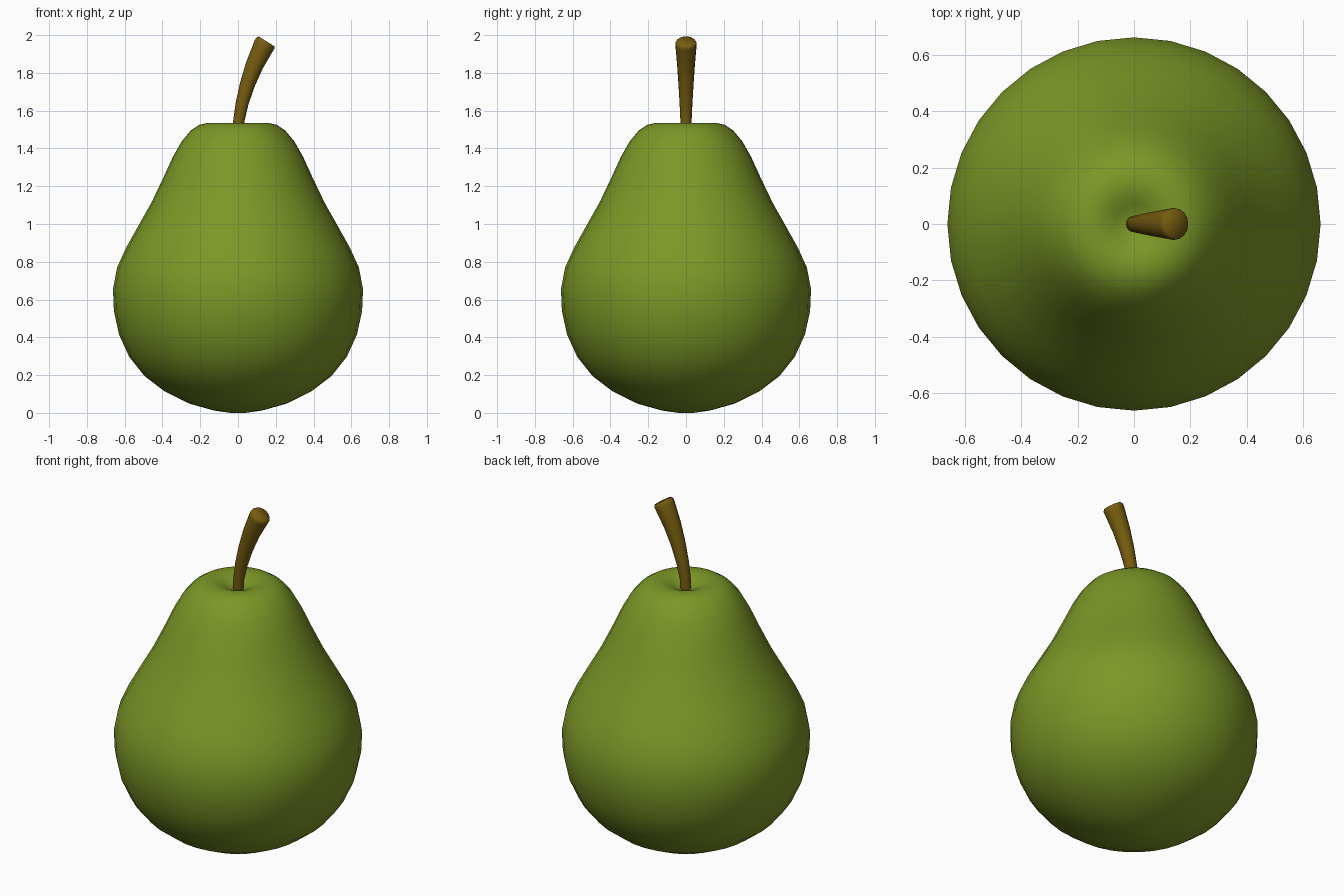
import bpy, bmesh, math
from mathutils import Vector

cube = bpy.data.objects.get("Cube")
if cube:
    bpy.data.objects.remove(cube, do_unlink=True)


def material(name, colour):
    mat = bpy.data.materials.new(name)
    mat.use_nodes = True
    mat.diffuse_color = colour
    mat.node_tree.nodes["Principled BSDF"].inputs["Base Color"].default_value = colour
    return mat


def loft(name, rings, sides, mat, sharp_angle):
    """Skin circular rings (x, z, radius, lean about y) and close both ends."""
    bm = bmesh.new()
    loops = []
    for x, z, radius, lean in rings:
        loop = []
        for i in range(sides):
            a = math.tau * i / sides
            u, v = radius * math.cos(a), radius * math.sin(a)
            loop.append(bm.verts.new((x + u * math.cos(lean), v, z - u * math.sin(lean))))
        loops.append(loop)
    for low, high in zip(loops, loops[1:]):
        for i in range(sides):
            j = (i + 1) % sides
            bm.faces.new((low[i], low[j], high[j], high[i]))
    # Fan each end to a centre point
    for loop, end in ((loops[0][::-1], rings[0]), (loops[-1], rings[-1])):
        pole = bm.verts.new((end[0], 0, end[1]))
        for i in range(sides):
            bm.faces.new((loop[i], loop[(i + 1) % sides], pole))
    bmesh.ops.recalc_face_normals(bm, faces=bm.faces)
    mesh = bpy.data.meshes.new(name)
    bm.to_mesh(mesh)
    bm.free()
    mesh.materials.append(mat)
    obj = bpy.data.objects.new(name, mesh)
    bpy.context.collection.objects.link(obj)
    bpy.ops.object.select_all(action='DESELECT')
    obj.select_set(True)
    bpy.context.view_layer.objects.active = obj
    bpy.ops.object.shade_smooth_by_angle(angle=math.radians(sharp_angle))
    return obj


green = material("pear green", (0.2, 0.31, 0.02, 1))
brown = material("stem brown", (0.185, 0.11, 0.005, 1))

# Fruit body: (radius, height) from the base up and over into the dimple
profile = [
    (0.04, 0.0), (0.13, 0.013), (0.26, 0.05), (0.39, 0.115), (0.495, 0.195),
    (0.575, 0.295), (0.63, 0.415), (0.657, 0.54), (0.662, 0.655), (0.64, 0.77),
    (0.592, 0.875), (0.525, 0.995), (0.46, 1.11), (0.4, 1.235), (0.345, 1.355),
    (0.3, 1.435), (0.25, 1.495), (0.205, 1.525), (0.155, 1.536), (0.11, 1.53),
    (0.07, 1.513), (0.035, 1.495),
]
loft("pear_body", [(0, z, r, 0) for r, z in profile], 32, green, 80)

# Stem: bends towards +x and thickens to a softly rounded cut end
path = [(0, 1.47), (0.005, 1.55), (0.022, 1.64), (0.05, 1.74), (0.087, 1.84), (0.137, 1.945)]
widths = [0.029, 0.03, 0.034, 0.04, 0.047, 0.056]
leans = [0.0, 0.1, 0.23, 0.33, 0.4, 0.53]
rings = [(x, z, r, a) for (x, z), r, a in zip(path, widths, leans)]
tip = Vector((math.sin(0.56), math.cos(0.56)))
for rise, radius in ((0.015, 0.056), (0.026, 0.049)):
    rings.append((path[-1][0] + tip.x * rise, path[-1][1] + tip.y * rise, radius, 0.56))
loft("stem", rings, 16, brown, 60)
